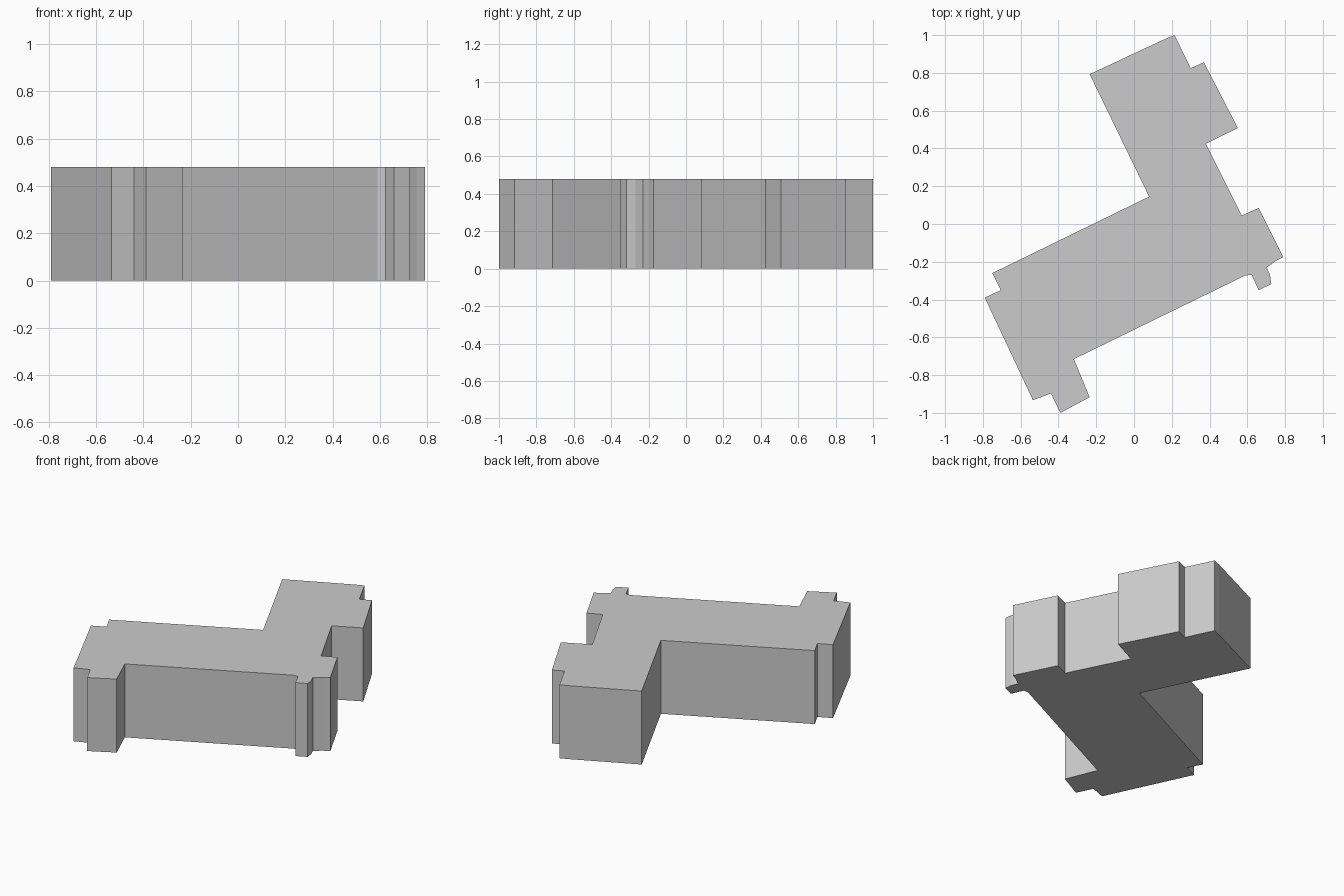
import bpy
import bmesh

if "Cube" in bpy.data.objects:
    bpy.data.objects.remove(bpy.data.objects["Cube"])

HEIGHT = 0.48

# building footprint, counter-clockwise seen from above
footprint = [
    # rear wing
    (0.30, 0.825), (0.215, 1.0), (0.165, 0.98), (-0.235, 0.793), (0.08, 0.145),
    # left end of the main block with its stepped bay
    (-0.75, -0.26), (-0.705, -0.35), (-0.79, -0.39), (-0.535, -0.933),
    (-0.44, -0.897), (-0.39, -1.0), (-0.235, -0.917), (-0.318, -0.715),
    # long front wall and small right-hand bay
    (0.59, -0.272), (0.623, -0.27), (0.66, -0.35), (0.727, -0.318),
    (0.72, -0.27), (0.703, -0.23), (0.755, -0.193), (0.79, -0.175),
    # right side with the projecting bay of the rear wing
    (0.66, 0.085), (0.57, 0.045), (0.38, 0.425), (0.55, 0.508), (0.37, 0.856),
]


def extrude_footprint(name, points, height):
    bm = bmesh.new()
    base = bm.faces.new([bm.verts.new((x, y, 0)) for x, y in points])
    top = bmesh.ops.extrude_face_region(bm, geom=[base], use_keep_orig=True)
    verts = [g for g in top["geom"] if isinstance(g, bmesh.types.BMVert)]
    bmesh.ops.translate(bm, verts=verts, vec=(0, 0, height))
    bmesh.ops.recalc_face_normals(bm, faces=bm.faces)
    mesh = bpy.data.meshes.new(name)
    bm.to_mesh(mesh)
    bm.free()
    obj = bpy.data.objects.new(name, mesh)
    bpy.context.collection.objects.link(obj)
    return obj


# flat-roofed building block
extrude_footprint("building_block", footprint, HEIGHT)
